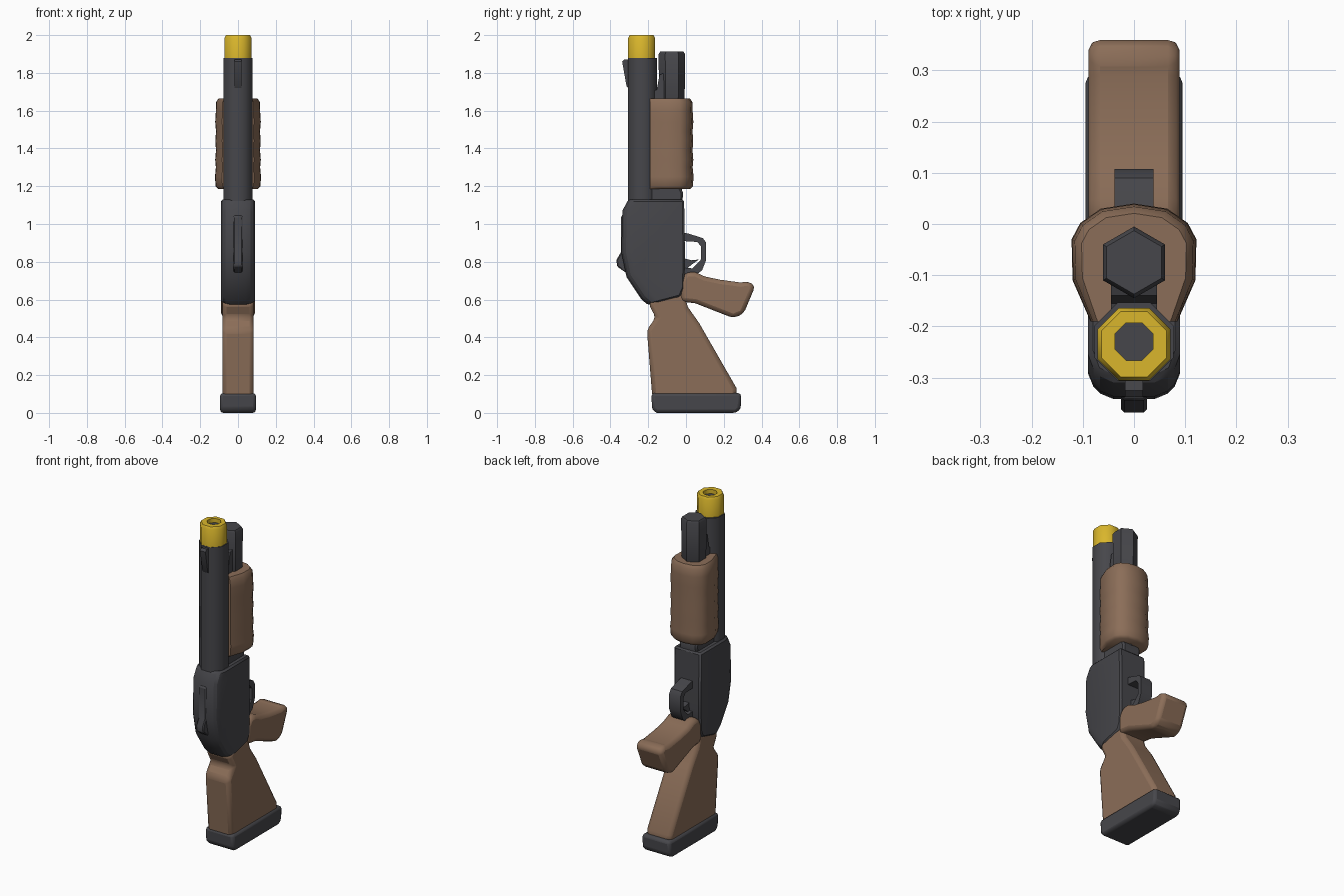
import bpy, bmesh, math
from mathutils import Vector

if "Cube" in bpy.data.objects:
    bpy.data.objects.remove(bpy.data.objects["Cube"])


def material(name, rgb):
    m = bpy.data.materials.new(name)
    m.diffuse_color = (*rgb, 1)
    m.use_nodes = True
    m.node_tree.nodes["Principled BSDF"].inputs["Base Color"].default_value = m.diffuse_color
    return m


GREY = material("dark grey metal", (0.062, 0.062, 0.070))
BROWN = material("brown wood", (0.26, 0.155, 0.098))
YELLOW = material("yellow tip", (0.70, 0.47, 0.025))


def finish(name, bm, mat, angle=35, bevel=0, segments=2):
    bmesh.ops.recalc_face_normals(bm, faces=bm.faces)
    me = bpy.data.meshes.new(name)
    bm.to_mesh(me)
    bm.free()
    me.materials.append(mat)
    ob = bpy.data.objects.new(name, me)
    bpy.context.collection.objects.link(ob)
    if bevel:
        b = ob.modifiers.new("bevel", 'BEVEL')
        b.width, b.segments, b.limit_method = bevel, segments, 'ANGLE'
        b.angle_limit = math.radians(40)
    bpy.ops.object.select_all(action='DESELECT')
    ob.select_set(True)
    bpy.context.view_layer.objects.active = ob
    bpy.ops.object.shade_smooth_by_angle(angle=math.radians(angle))
    return ob


def side_profile(name, pts, half, mat, bevel=0, segments=2, front_bevel=0):
    """Extrude a (y, z) outline across x, optionally chamfering the front rim."""
    bm = bmesh.new()
    f = bm.faces.new([bm.verts.new((-half, y, z)) for y, z in pts])
    ext = bmesh.ops.extrude_face_region(bm, geom=[f])["geom"]
    bmesh.ops.translate(bm, vec=(2 * half, 0, 0),
                        verts=[g for g in ext if isinstance(g, bmesh.types.BMVert)])
    if front_bevel:
        rim = [e for e in bm.edges
               if abs(e.verts[0].co.x - e.verts[1].co.x) < 1e-4
               and all(v.co.y < -0.18 for v in e.verts)]
        bmesh.ops.bevel(bm, geom=rim, offset=front_bevel, segments=2,
                        profile=0.5, affect='EDGES')
    return finish(name, bm, mat, 35, bevel, segments)


def rings(name, sections, mat, closed=False, angle=50):
    """Skin a list of rings of 3D points; closed joins last ring to first."""
    bm = bmesh.new()
    vs = [[bm.verts.new(p) for p in s] for s in sections]
    n = len(vs[0])
    pairs = list(zip(vs, vs[1:])) + ([(vs[-1], vs[0])] if closed else [])
    for a, b in pairs:
        for i in range(n):
            j = (i + 1) % n
            bm.faces.new((a[i], a[j], b[j], b[i]))
    if not closed:
        bm.faces.new(vs[0])
        bm.faces.new(vs[-1])
    return finish(name, bm, mat, angle)


def circle(y, z, r, n=8, turn=0.5):
    return [(r * math.cos((i + turn) * math.tau / n),
             y + r * math.sin((i + turn) * math.tau / n), z) for i in range(n)]


# barrel and hollow tip
rings("barrel", [circle(-0.23, 1.08, 0.083), circle(-0.23, 1.88, 0.083)], GREY)
rings("barrel_tip", [circle(-0.235, 1.87, 0.077), circle(-0.235, 1.985, 0.077),
                     circle(-0.235, 2.0, 0.069), circle(-0.23, 2.0, 0.040),
                     circle(-0.23, 1.87, 0.040)], YELLOW, closed=True)
rings("bore", [circle(-0.23, 1.87, 0.042), circle(-0.23, 1.975, 0.042)], GREY)

# magazine tube under the barrel, with its collars
rings("magazine_tube", [circle(-0.075, 1.08, 0.055, 6), circle(-0.075, 1.64, 0.055, 6),
                        circle(-0.075, 1.67, 0.068, 6), circle(-0.075, 1.90, 0.070, 6),
                        circle(-0.075, 1.912, 0.062, 6)], GREY)
side_profile("tube_clamp", [(-0.19, 1.64), (-0.09, 1.64), (-0.09, 1.81),
                            (-0.14, 1.79), (-0.155, 1.71), (-0.19, 1.70)], 0.045, GREY)
side_profile("tube_collar", [(-0.19, 1.11), (-0.02, 1.11), (-0.015, 1.165),
                             (-0.04, 1.21), (-0.19, 1.21)], 0.06, GREY, 0.01, 1)

# pump handle: U-shaped section, slightly wavy along its length
half = [(0.0, 0.04), (0.065, 0.03), (0.105, 0.002), (0.122, -0.03),
        (0.120, -0.11), (0.085, -0.19)]
outline = half + [(-x, y) for x, y in reversed(half[1:])]
levels = [(1.185, 0.86), (1.20, 0.97), (1.25, 1.0), (1.30, 0.96), (1.34, 0.99),
          (1.39, 0.955), (1.44, 0.985), (1.49, 0.955), (1.54, 0.99),
          (1.60, 0.96), (1.645, 0.95), (1.665, 0.84)]
rings("pump_handle", [[(x * s, -0.08 + (y + 0.08) * (s if y > -0.15 else 1), z)
                       for x, y in outline] for z, s in levels], BROWN)

# receiver with rounded front rim
side_profile("receiver", [(-0.305, 1.13), (-0.01, 1.13), (-0.005, 0.80), (-0.01, 0.66),
                          (-0.03, 0.615), (-0.20, 0.57), (-0.235, 0.60),
                          (-0.315, 0.72), (-0.342, 0.85), (-0.337, 1.07)],
             0.09, GREY, 0.010, 1, front_bevel=0.05)

# sights
side_profile("front_sight", [(-0.29, 1.70), (-0.315, 1.73), (-0.338, 1.86),
                             (-0.325, 1.872), (-0.29, 1.87)], 0.018, GREY)
side_profile("rear_sight", [(-0.30, 0.73), (-0.365, 0.775), (-0.368, 0.81),
                            (-0.345, 0.85), (-0.345, 1.04), (-0.31, 1.06)], 0.025, GREY, 0.006, 1)

# trigger guard and trigger
side_profile("trigger_guard", [(-0.02, 0.955), (0.01, 0.95), (0.09, 0.925), (0.107, 0.90),
                               (0.107, 0.81), (0.085, 0.755), (0.04, 0.72), (-0.02, 0.72),
                               (-0.02, 0.77), (0.035, 0.765), (0.078, 0.81), (0.08, 0.88),
                               (0.06, 0.905), (-0.02, 0.91)], 0.038, GREY)
side_profile("trigger", [(-0.02, 0.82), (0.03, 0.808), (0.068, 0.812),
                         (0.03, 0.785), (0.0, 0.76), (-0.02, 0.76)], 0.018, GREY)

# pistol grip
side_profile("grip", [(-0.03, 0.70), (0.0, 0.745), (0.05, 0.745), (0.10, 0.722),
                      (0.18, 0.705), (0.29, 0.69), (0.33, 0.697), (0.367, 0.672),
                      (0.305, 0.525), (0.25, 0.502), (0.05, 0.58), (-0.03, 0.59)],
             0.089, BROWN, 0.032, 2)

# shoulder stock
side_profile("stock", [(-0.20, 0.58), (-0.16, 0.505), (-0.207, 0.44), (-0.178, 0.08),
                       (0.268, 0.08), (0.268, 0.13), (0.07, 0.475), (0.01, 0.56),
                       (-0.01, 0.63), (-0.14, 0.63)], 0.083, BROWN, 0.022, 2)

# butt pad
side_profile("butt_pad", [(-0.18, 0.018), (-0.155, 0.0), (0.265, 0.0), (0.29, 0.022),
                          (0.292, 0.105), (-0.183, 0.105)], 0.095, GREY, 0.022, 2)
